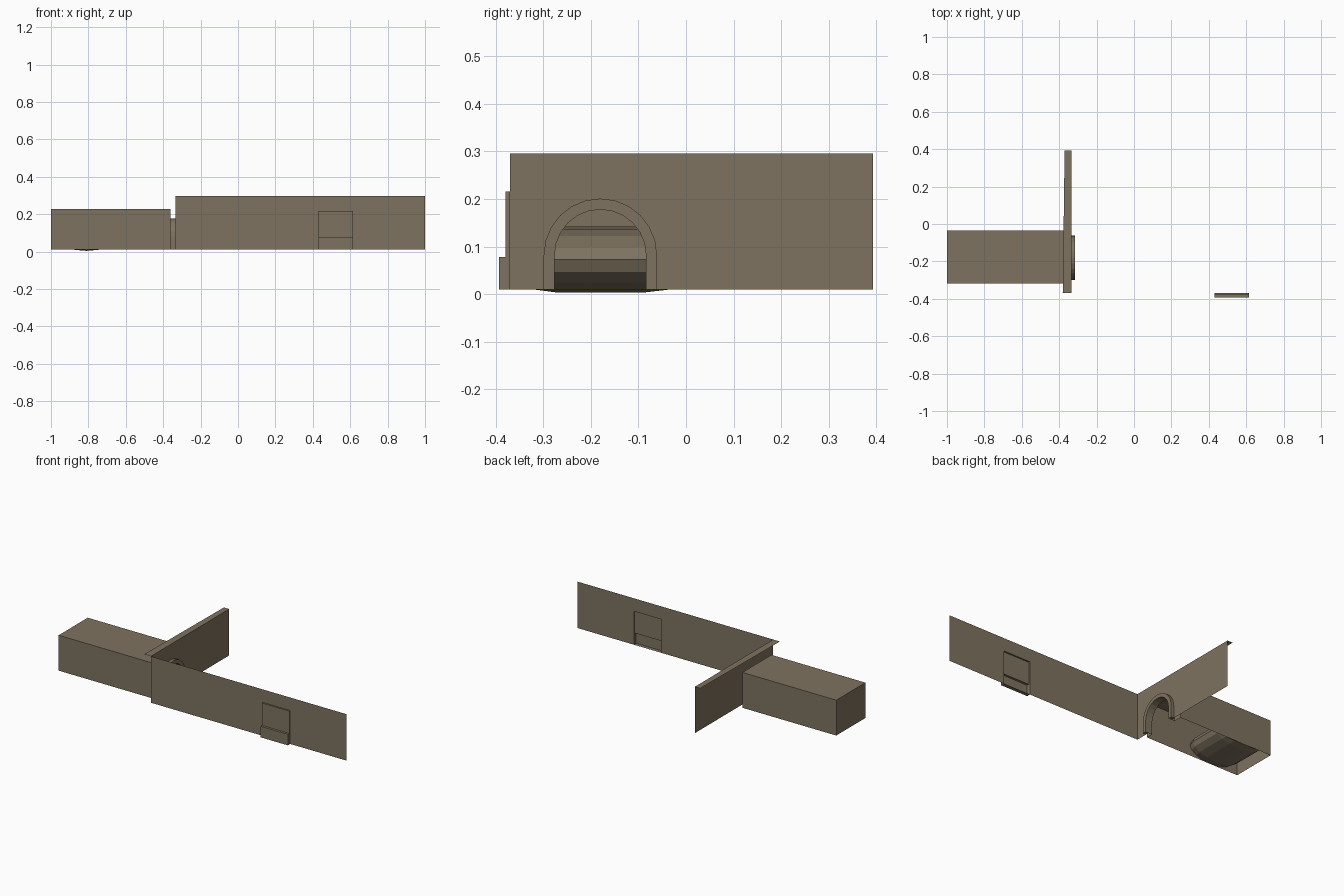
import bpy, bmesh, math

if "Cube" in bpy.data.objects:
    bpy.data.objects.remove(bpy.data.objects["Cube"])

# one stone colour for the whole model
stone = bpy.data.materials.new("brown stone")
stone.diffuse_color = (0.21, 0.17, 0.115, 1)
stone.use_nodes = True
stone.node_tree.nodes["Principled BSDF"].inputs["Base Color"].default_value = stone.diffuse_color

BASE, TOP = 0.01, 0.296          # wall bottom and top heights
WALL_X, FRONT_Y = -0.335, -0.37  # portal wall plane, front wall plane
BOX_END = -0.36                  # tunnel box mouth
ARCH_Y = -0.18                   # arch centre line


def make(name, faces):
    """Object from a list of polygons, each a list of points."""
    bm = bmesh.new()
    for pts in faces:
        bm.faces.new([bm.verts.new(p) for p in pts])
    bmesh.ops.remove_doubles(bm, verts=bm.verts, dist=1e-5)
    me = bpy.data.meshes.new(name)
    bm.to_mesh(me)
    bm.free()
    me.materials.append(stone)
    ob = bpy.data.objects.new(name, me)
    bpy.context.collection.objects.link(ob)
    return ob


def sweep(a, b):
    """Quads joining two matching point rows."""
    return [[a[i], a[i + 1], b[i + 1], b[i]] for i in range(len(a) - 1)]


def arch(x, r, spring=0.082, n=12):
    """Arch outline from its left foot over the crown to the right foot."""
    pts = [(x, ARCH_Y - r, BASE)]
    for i in range(n + 1):
        t = math.pi * (1 - i / n)
        pts.append((x, ARCH_Y + r * math.cos(t), spring + r * math.sin(t)))
    return pts + [(x, ARCH_Y + r, BASE)]


def arched_panel(x, y0, y1, z1, r):
    """Flat wall facing +x with an arched notch at its foot."""
    return [(x, y1, BASE), (x, y1, z1), (x, y0, z1), (x, y0, BASE)] + arch(x, r)


R_IN, R_OUT = 0.096, 0.119

# portal wall with arched opening
make("portal_wall", [arched_panel(WALL_X, FRONT_Y, 0.393, TOP, R_IN)])

# flat coping along the top of the portal wall
make("portal_coping", [[(WALL_X, FRONT_Y, TOP), (WALL_X, 0.393, TOP),
                        (-0.371, 0.393, TOP), (-0.381, FRONT_Y, TOP)]])

# raised arch ring, plus the throat leading back to the tunnel
XF = -0.315
fi, fo = arch(XF, R_IN), arch(XF, R_OUT)
bi, bo = arch(WALL_X, R_IN), arch(WALL_X, R_OUT)
ring = sweep(fi, fo) + sweep(fo, bo) + sweep(bi, fi)
ring += [[fi[k], bi[k], bo[k], fo[k]] for k in (0, -1)]
make("arch_ring", ring)
make("arch_throat", sweep(arch(BOX_END, R_IN), bi))

# tunnel box: open underneath, arched mouth
Y0, Y1, Z1 = -0.318, -0.035, 0.228
section = [(Y0, BASE), (Y0, Z1), (Y1, Z1), (Y1, BASE)]
far = [(-1, y, z) for y, z in section]
near = [(BOX_END, y, z) for y, z in section]
make("tunnel_box", sweep(near, far) + [far, arched_panel(BOX_END, Y0, Y1, Z1, R_IN)])

# rounded blockage inside the tunnel
rows = []
for y, s in ((-0.316, 0.92), (-0.275, 1), (-0.085, 1), (-0.037, 0.92)):
    rows.append([(-0.81 + 0.16 * s * math.cos(a), y, 0.073 + 0.069 * s * math.sin(a))
                 for a in (2 * math.pi * i / 16 for i in range(17))])
block = [rows[0][:16], rows[-1][15::-1]]
for a, b in zip(rows, rows[1:]):
    block += sweep(a, b)
make("tunnel_blockage", block)

# front wall with a notch where the niche sits
NX0, NX1, NZ = 0.43, 0.615, 0.216
outline = [(1, BASE), (1, TOP), (WALL_X, TOP), (WALL_X, BASE),
           (NX0, BASE), (NX0, NZ), (NX1, NZ), (NX1, BASE)]
make("front_wall", [[(x, FRONT_Y, z) for x, z in reversed(outline)]])

# niche: shallow panel over a deeper base, hollow from behind
prof = [(FRONT_Y, NZ), (-0.379, NZ), (-0.379, 0.078),
        (-0.393, 0.078), (-0.393, BASE), (FRONT_Y, BASE)]
left = [(NX0, y, z) for y, z in prof]
right = [(NX1, y, z) for y, z in prof]
make("niche", sweep(left, right) + [left, right[::-1]])

# make the solid pieces face outward
for name in ("arch_ring", "tunnel_box", "tunnel_blockage", "niche"):
    me = bpy.data.objects[name].data
    bm = bmesh.new()
    bm.from_mesh(me)
    bmesh.ops.recalc_face_normals(bm, faces=bm.faces)
    bm.to_mesh(me)
    bm.free()
